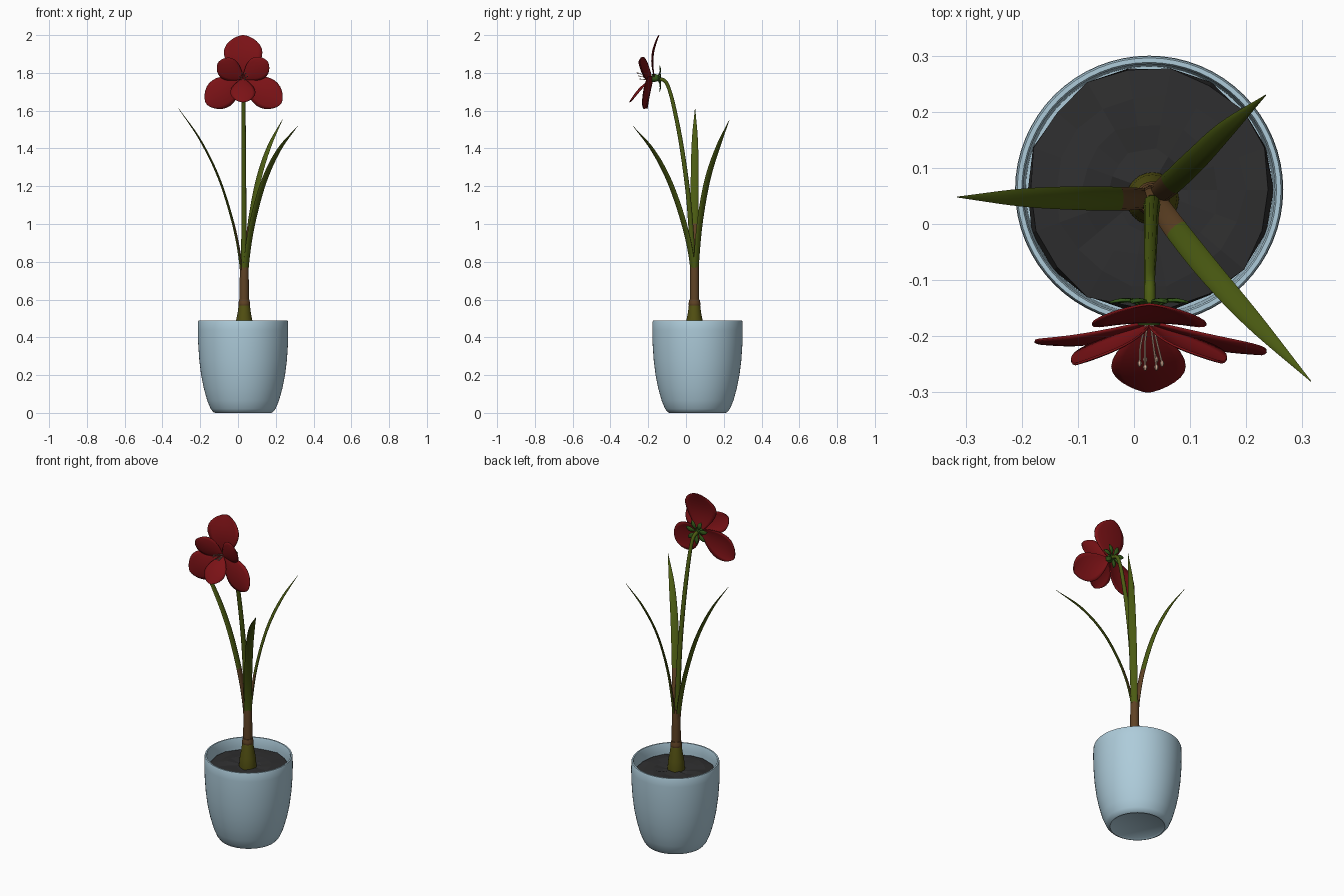
import bpy, bmesh, math, random
from mathutils import Vector as V

if "Cube" in bpy.data.objects:
    bpy.data.objects.remove(bpy.data.objects["Cube"])

random.seed(4)


def mat(name, r, g, b):
    m = bpy.data.materials.new(name)
    m.diffuse_color = (r, g, b, 1)
    m.use_nodes = True
    m.node_tree.nodes["Principled BSDF"].inputs["Base Color"].default_value = m.diffuse_color
    return m


POT = mat("pale blue glaze", 0.42, 0.60, 0.70)
SOIL = mat("dark soil", 0.028, 0.028, 0.029)
RED = mat("deep red", 0.20, 0.006, 0.008)
GREEN = mat("leaf green", 0.070, 0.105, 0.006)
CALYX = mat("calyx green", 0.035, 0.10, 0.010)
BROWN = mat("brown sheath", 0.115, 0.055, 0.018)
OLIVE = mat("olive bulb", 0.085, 0.080, 0.006)
CREAM = mat("pale stamen", 0.60, 0.38, 0.28)


def finish(name, bm, mats, smooth=True):
    bmesh.ops.remove_doubles(bm, verts=bm.verts, dist=1e-5)
    bmesh.ops.recalc_face_normals(bm, faces=bm.faces)
    me = bpy.data.meshes.new(name)
    bm.to_mesh(me)
    bm.free()
    for m in mats:
        me.materials.append(m)
    ob = bpy.data.objects.new(name, me)
    bpy.context.collection.objects.link(ob)
    if smooth:
        bpy.ops.object.select_all(action='DESELECT')
        ob.select_set(True)
        bpy.context.view_layer.objects.active = ob
        bpy.ops.object.shade_smooth_by_angle(angle=math.radians(45))
    return ob


def skin(bm, rings, closed=True):
    n = len(rings[0])
    for a, b in zip(rings, rings[1:]):
        for i in range(n if closed else n - 1):
            j = (i + 1) % n
            bm.faces.new((a[i], a[j], b[j], b[i]))


def lathe(name, profile, x, y, mats, segs=48, jitter=0):
    bm = bmesh.new()
    rings = []
    for r, z in profile:
        ring = []
        for i in range(segs):
            a = 2 * math.pi * i / segs
            dr, dz = (random.uniform(-jitter, jitter) if r > 0.01 else 0 for _ in range(2))
            ring.append(bm.verts.new((x + (r + dr) * math.cos(a), y + (r + dr) * math.sin(a), z + dz)))
        rings.append(ring)
    skin(bm, rings)
    return finish(name, bm, mats, smooth=not jitter)


def spline(pts, steps=6):
    """Catmull-Rom through tuples of any length."""
    p = [[2 * a - b for a, b in zip(pts[0], pts[1])], *pts,
         [2 * a - b for a, b in zip(pts[-1], pts[-2])]]
    out = []
    for i in range(1, len(p) - 2):
        for k in range(steps):
            t = k / steps
            out.append([0.5 * (2 * b + (c - a) * t + (2 * a - 5 * b + 4 * c - d) * t * t
                               + (3 * b - a - 3 * c + d) * t ** 3)
                        for a, b, c, d in zip(*p[i - 1:i + 3])])
    return out + [list(pts[-1])]


def sweep(name, pts, side, mats, rule=None, sides=10):
    """Elliptic tube; each point is (x, y, z, half width, half thickness)."""
    path = spline(pts)
    bm = bmesh.new()
    rings = []
    for i, q in enumerate(path):
        c = V(q[:3])
        t = V(path[min(i + 1, len(path) - 1)][:3]) - V(path[max(i - 1, 0)][:3])
        n = t.cross(side).normalized()
        rings.append([bm.verts.new(c + side * q[3] * math.cos(a) + n * q[4] * math.sin(a))
                      for a in (2 * math.pi * k / sides for k in range(sides))])
    skin(bm, rings)
    bm.faces.new(rings[0])
    bm.faces.new(rings[-1])
    if rule:
        bmesh.ops.recalc_face_normals(bm, faces=bm.faces)
        for f in bm.faces:
            f.material_index = rule(f)
    return finish(name, bm, mats)


def petal(name, base, tip, front, half, bow, cup, m, sharp=0.6, nu=16, nv=8):
    """Rounded thin blade from base to tip, bowed towards the front."""
    base, d = V(base), V(tip) - V(base)
    s = d.cross(V(front)).normalized()
    n = s.cross(d).normalized()
    bm = bmesh.new()
    rows = []
    for i in range(nu + 1):
        u = (1 - math.cos(math.pi * i / nu)) / 2
        w = half * max(0, math.sin(math.pi * u ** 1.35)) ** sharp
        row = []
        for j in range(nv + 1):
            v = 2 * j / nv - 1
            off = bow * math.sin(math.pi * u) + cup * v * v * w / half
            row.append(bm.verts.new(base + d * u + s * v * w + n * off))
        rows.append(row)
    skin(bm, rows, closed=False)
    ob = finish(name, bm, [m])
    mod = ob.modifiers.new("thickness", 'SOLIDIFY')
    mod.thickness = 0.004
    mod.offset = 0
    return ob


# Pot and soil
PX, PY = 0.027, 0.061
lathe("pot", [(0, 0.006), (0.14, 0.006), (0.148, 0), (0.158, 0.004), (0.172, 0.022), (0.19, 0.065),
              (0.208, 0.13), (0.222, 0.2), (0.232, 0.28), (0.238, 0.37), (0.239, 0.44),
              (0.238, 0.482), (0.235, 0.49), (0.227, 0.49), (0.224, 0.482),
              (0.223, 0.44), (0.22, 0.36), (0, 0.36)], PX, PY, [POT], 64)
lathe("soil", [(0.218, 0.38), (0.216, 0.425), (0.17, 0.43), (0.12, 0.435), (0.07, 0.432), (0, 0.435)],
      PX, PY, [SOIL], 18, jitter=0.006)

# Bulb and brown neck
BX, BY = 0.033, 0.045
lathe("bulb", [(0, 0.40), (0.045, 0.41), (0.047, 0.44), (0.043, 0.49), (0.035, 0.53),
               (0.03, 0.57), (0.026, 0.585), (0, 0.59)], BX, BY, [OLIVE], 24)
lathe("neck_collar", [(0.024, 0.56), (0.031, 0.57), (0.031, 0.582), (0.027, 0.6), (0.02, 0.602)],
      BX, BY, [BROWN], 24)
lathe("neck_sheath", [(0.024, 0.58), (0.025, 0.62), (0.024, 0.70), (0.023, 0.76), (0.02, 0.79), (0, 0.785)],
      BX, BY, [BROWN], 20)


# Leaves: brown at the base, higher up on the inner face
def leaf_colour(f):
    z = f.calc_center_median().z
    return 1 if z < (1.0 if f.normal.z > 0 else 0.78) else 0


leaves = {
    "left_leaf": [(0.024, 0.045, 0.62), (0.013, 0.045, 0.80), (-0.025, 0.045, 1.0),
                  (-0.10, 0.046, 1.24), (-0.20, 0.047, 1.445), (-0.315, 0.048, 1.612)],
    "back_right_leaf": [(0.037, 0.05, 0.62), (0.045, 0.055, 0.80), (0.068, 0.075, 1.02),
                        (0.11, 0.115, 1.24), (0.165, 0.17, 1.41), (0.235, 0.23, 1.552)],
    "front_right_leaf": [(0.036, 0.04, 0.62), (0.045, 0.032, 0.80), (0.075, -0.01, 1.0),
                         (0.135, -0.085, 1.22), (0.215, -0.175, 1.39), (0.315, -0.28, 1.518)],
}
WIDTH = [(0.016, 0.008), (0.019, 0.008), (0.021, 0.007), (0.021, 0.006), (0.016, 0.005), (0.0008, 0.0008)]
for name, pts in leaves.items():
    d = V(pts[-1]) - V(pts[0])
    side = V((-d.y, d.x, 0)).normalized()
    sweep(name, [p + w for p, w in zip(pts, WIDTH)], side, [GREEN, BROWN], leaf_colour)

# Flower stalk, bending forward at the top
stalk = [(0.033, 0.042, 0.6, 0.016), (0.032, 0.034, 0.85, 0.015), (0.031, 0.012, 1.15, 0.013),
         (0.03, -0.025, 1.42, 0.012), (0.029, -0.062, 1.61, 0.011), (0.028, -0.088, 1.71, 0.010),
         (0.028, -0.112, 1.757, 0.010), (0.028, -0.155, 1.772, 0.011)]
sweep("flower_stalk", [p + (p[3],) for p in stalk], V((1, 0, 0)), [GREEN])

# Calyx behind the flower
CX, CZ = 0.027, 1.773
sweep("calyx_cup", [(CX, -0.14, CZ, 0.011, 0.011), (CX, -0.155, CZ, 0.02, 0.02),
                    (CX, -0.18, CZ, 0.022, 0.022)], V((1, 0, 0)), [CALYX])
for k in range(7):
    a = 2 * math.pi * (k + 0.25) / 7
    c, s = math.cos(a), math.sin(a)
    petal(f"sepal_{k + 1}", (CX + 0.008 * c, -0.152, CZ + 0.008 * s),
          (CX + 0.072 * c, -0.14, CZ + 0.072 * s), (0, -1, 0), 0.013, -0.012, 0.003, CALYX, 0.9, 8, 4)

# Outer petals
FRONT = (0, -1, 0)
petal("top_petal", (CX, -0.165, 1.765), (CX, -0.143, 2.0), FRONT, 0.102, 0.02, 0.008, RED)
petal("lower_left_petal", (CX, -0.175, 1.775), (-0.168, -0.213, 1.637), FRONT, 0.082, 0.018, -0.012, RED)
petal("lower_right_petal", (CX, -0.175, 1.775), (0.228, -0.232, 1.637), FRONT, 0.082, 0.014, -0.012, RED)

# Inner petals
petal("inner_left_petal", (CX, -0.18, 1.77), (-0.105, -0.25, 1.855), FRONT, 0.06, 0.006, -0.01, RED)
petal("inner_right_petal", (CX, -0.18, 1.77), (0.157, -0.247, 1.86), FRONT, 0.062, 0.006, -0.01, RED)
petal("inner_bottom_petal", (CX, -0.18, 1.77), (CX - 0.002, -0.299, 1.645), FRONT, 0.066, 0.012, -0.01, RED)

# Stamens
for k in range(6):
    a = 2 * math.pi * k / 6
    c, s = math.cos(a), math.sin(a)
    r = 0.0018
    tip = (CX + 0.003 + 0.02 * c, -0.248 - 0.008 * s, CZ + 0.01 + 0.018 * s)
    sweep(f"stamen_{k + 1}", [(CX + 0.006 * c, -0.178, CZ + 0.006 * s, r, r),
                              (CX + 0.015 * c, -0.215, CZ + 0.003 + 0.013 * s, r, r),
                              tip + (r, r)], V((1, 0, 0)), [CREAM], sides=6)
    sweep(f"anther_{k + 1}", [(tip[0], tip[1] + 0.004, tip[2] - 0.002, r, r), tip + (0.004, 0.004),
                              (tip[0], tip[1] - 0.006, tip[2] + 0.002, r, r)], V((1, 0, 0)), [CREAM], sides=6)
